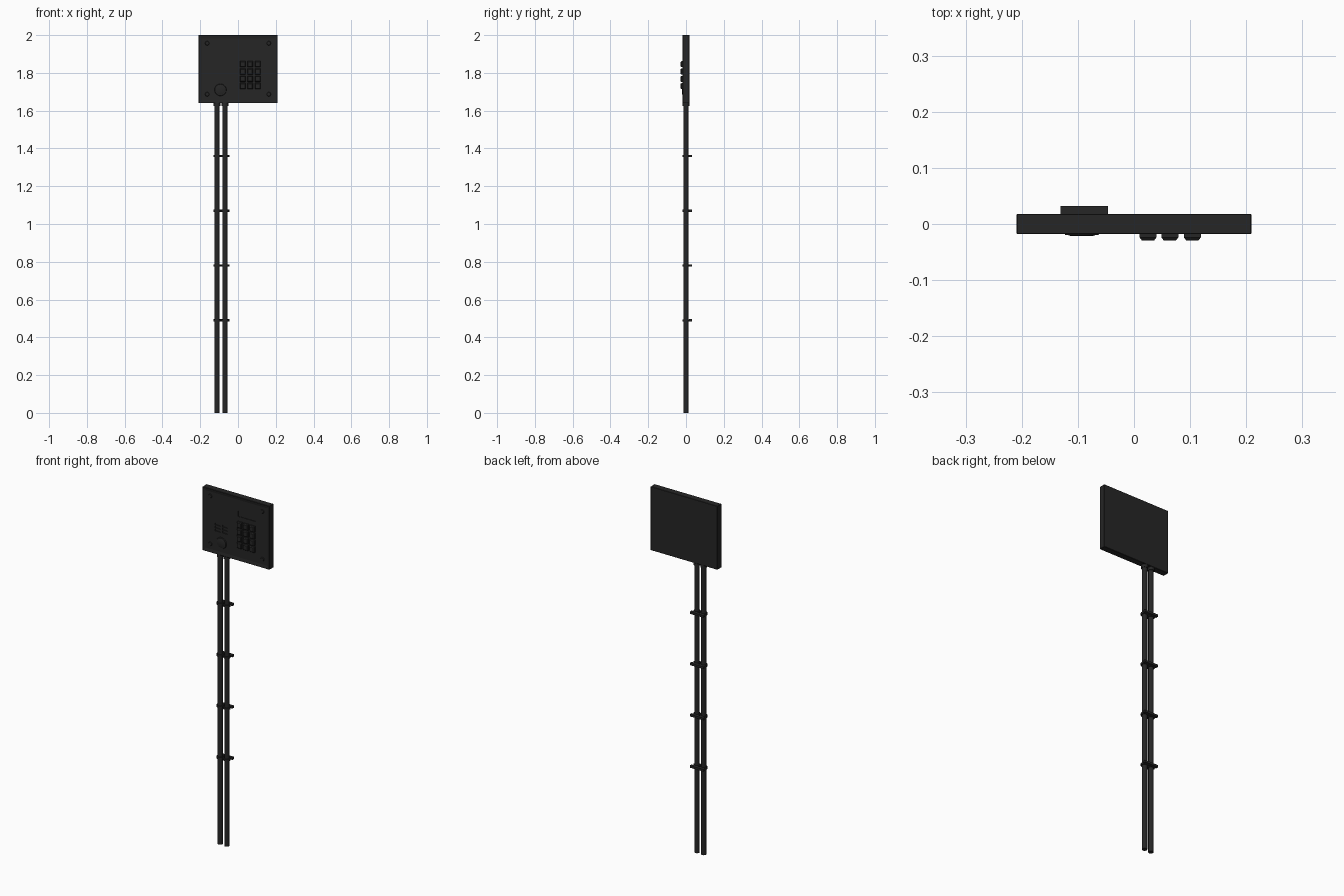
import bpy, bmesh, math
from mathutils import Matrix, Vector

if "Cube" in bpy.data.objects:
    bpy.data.objects.remove(bpy.data.objects["Cube"])

mat = bpy.data.materials.new("charcoal black")
mat.diffuse_color = (0.019, 0.019, 0.019, 1)
mat.use_nodes = True
mat.node_tree.nodes["Principled BSDF"].inputs["Base Color"].default_value = mat.diffuse_color


def finish(name, bm, smooth=False):
    bmesh.ops.recalc_face_normals(bm, faces=bm.faces)
    me = bpy.data.meshes.new(name)
    bm.to_mesh(me)
    bm.free()
    me.materials.append(mat)
    ob = bpy.data.objects.new(name, me)
    bpy.context.collection.objects.link(ob)
    if smooth:
        bpy.ops.object.select_all(action='DESELECT')
        ob.select_set(True)
        bpy.context.view_layer.objects.active = ob
        bpy.ops.object.shade_smooth_by_angle(angle=math.radians(40))
    return ob


def add_box(bm, x0, x1, y0, y1, z0, z1):
    m = Matrix.Translation(((x0 + x1) / 2, (y0 + y1) / 2, (z0 + z1) / 2))
    m = m @ Matrix.Diagonal((x1 - x0, y1 - y0, z1 - z0, 1))
    return bmesh.ops.create_cube(bm, size=1, matrix=m)["verts"]


def add_cyl(bm, centre, r, depth, axis='Z', seg=16, r2=None):
    m = Matrix.Translation(centre)
    if axis == 'Y':  # second radius ends up on the front side
        m = m @ Matrix.Rotation(math.pi / 2, 4, 'X')
    return bmesh.ops.create_cone(bm, cap_ends=True, segments=seg, radius1=r,
                                 radius2=r if r2 is None else r2, depth=depth, matrix=m)["verts"]


def front_faces(bm):
    return min(bm.faces, key=lambda f: f.calc_center_median().y)


FLOOR = -0.0145   # recessed front panel
PIPES = (-0.111, -0.069)

# Housing with rim and recessed panel
bm = bmesh.new()
add_box(bm, -0.209, 0.209, -0.018, 0.018, 1.64, 2.0)
bmesh.ops.bevel(bm, geom=bm.edges[:], offset=0.0015, segments=1, affect='EDGES')
bm.faces.ensure_lookup_table()
f = front_faces(bm)
bmesh.ops.inset_region(bm, faces=[f], thickness=0.023)
bmesh.ops.translate(bm, verts=f.verts[:], vec=(0, FLOOR + 0.018, 0))
housing = finish("housing", bm)

# Speaker slots and display window cut into the panel
bm = bmesh.new()
for x in (-0.116, -0.071):
    for z in (1.774, 1.791, 1.808):
        add_box(bm, x - 0.017, x + 0.017, -0.03, FLOOR + 0.005, z - 0.0055, z + 0.0055)
add_box(bm, 0.01, 0.119, -0.03, FLOOR + 0.003, 1.888, 1.918)
cutter = finish("panel_cutter", bm)
cutter.hide_render = True
cutter.hide_set(True)
mod = housing.modifiers.new("panel cuts", 'BOOLEAN')
mod.object = cutter
mod.operation = 'DIFFERENCE'
mod.solver = 'EXACT'

# Keypad: tapered keys
bm = bmesh.new()
for x in (0.025, 0.064, 0.104):
    for z in (1.846, 1.807, 1.768, 1.73):
        add_box(bm, x - 0.015, x + 0.015, -0.024, FLOOR + 0.001, z - 0.016, z + 0.016)
        top = add_box(bm, x - 0.015, x + 0.015, -0.029, -0.024, z - 0.016, z + 0.016)
        for v in top:
            if v.co.y < -0.027:
                v.co.x = x + (v.co.x - x) * 0.75
                v.co.z = z + (v.co.z - z) * 0.75
finish("keypad_keys", bm)

# Round call button with raised ring
bm = bmesh.new()
add_cyl(bm, (-0.093, -0.0165, 1.71), 0.032, 0.006, 'Y', 32, 0.030)
add_cyl(bm, (-0.093, -0.0200, 1.71), 0.026, 0.002, 'Y', 32, 0.021)
finish("call_button", bm, True)

# Corner screws
bm = bmesh.new()
for x in (-0.163, 0.163):
    for z in (1.687, 1.957):
        add_cyl(bm, (x, FLOOR - 0.001, z), 0.012, 0.004, 'Y', 16, 0.009)
finish("corner_screws", bm, True)

# Conduit pipes and their couplings under the housing
bm = bmesh.new()
for x in PIPES:
    add_cyl(bm, (x, 0, 0.821), 0.0138, 1.642)
    add_cyl(bm, (x, 0, 1.633), 0.0175, 0.018)
finish("conduit_pipes", bm, True)

# Clamps: a band around each pipe on a back bar
for i, z in enumerate((0.49, 0.78, 1.07, 1.36)):
    bm = bmesh.new()
    for x in PIPES:
        add_cyl(bm, (x, 0, z), 0.0195, 0.011)
    add_box(bm, -0.131, -0.046, 0.016, 0.032, z - 0.006, z + 0.006)
    finish(f"pipe_clamp_{i + 1}", bm, True)
